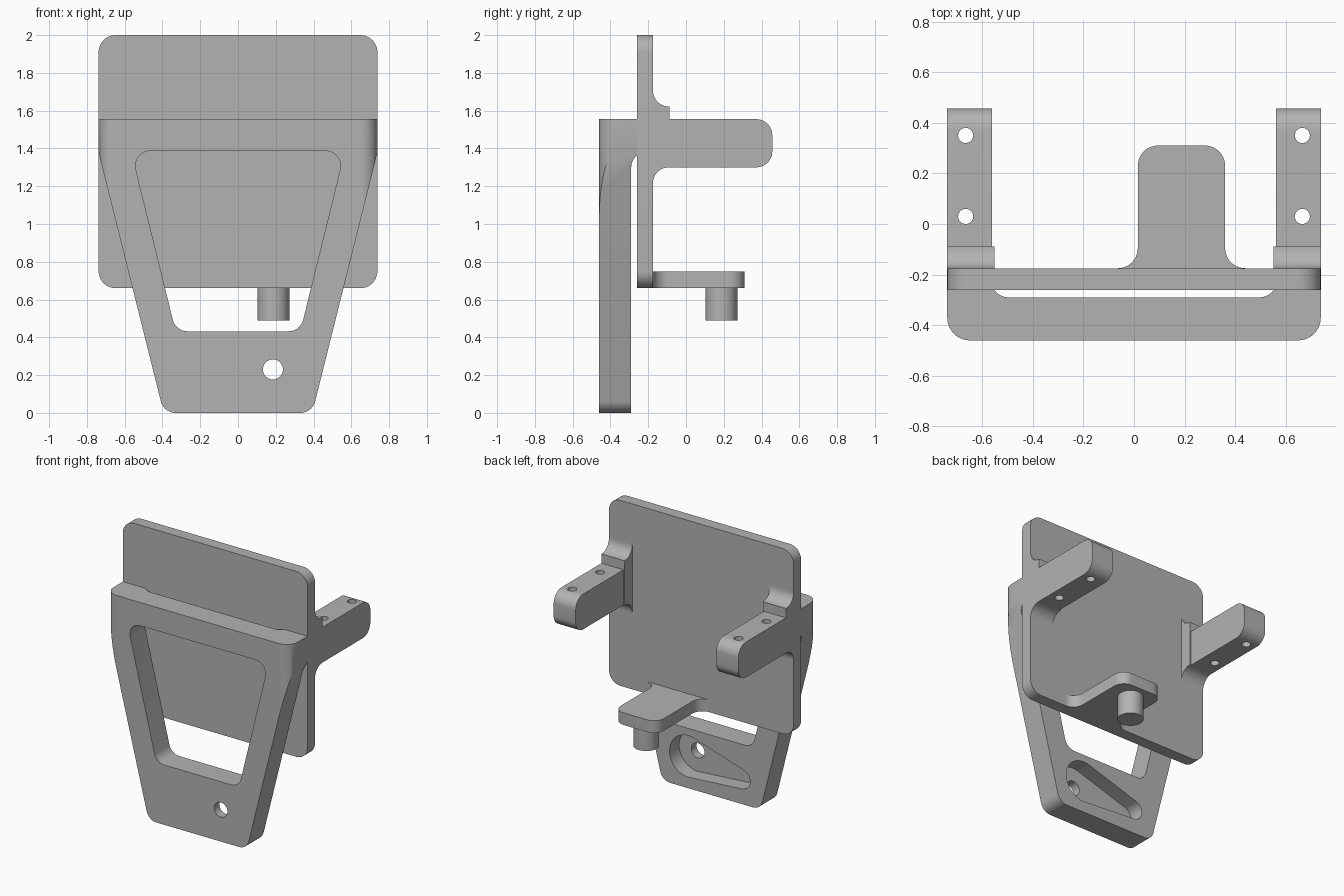
import bpy, bmesh, math
from mathutils import Vector

cube = bpy.data.objects.get("Cube")
if cube:
    bpy.data.objects.remove(cube, do_unlink=True)

grey = bpy.data.materials.new("plain grey")
grey.use_nodes = True
COLOUR = (0.45, 0.45, 0.45, 1)
grey.diffuse_color = COLOUR
grey.node_tree.nodes["Principled BSDF"].inputs["Base Color"].default_value = COLOUR
parts = []


def rounded(corners, steps=10):
    """Closed outline; each corner is (u, v) or (u, v, fillet radius)."""
    out = []
    for i, c in enumerate(corners):
        p = Vector(c[:2])
        r = c[2] if len(c) > 2 else 0
        if not r:
            out.append(p)
            continue
        a = (Vector(corners[i - 1][:2]) - p).normalized()
        b = (Vector(corners[(i + 1) % len(corners)][:2]) - p).normalized()
        half = a.angle(b) / 2
        centre = p + (a + b).normalized() * (r / math.sin(half))
        start = p + a * (r / math.tan(half)) - centre
        end = p + b * (r / math.tan(half)) - centre
        sweep = math.pi - 2 * half
        for k in range(steps + 1):
            t = k / steps
            out.append(centre + (start * math.sin((1 - t) * sweep)
                                 + end * math.sin(t * sweep)) / math.sin(sweep))
    return out


def circle(u, v, r, first=0.0, last=2 * math.pi, n=32):
    closed = last - first > 6.28
    span = n if closed else n - 1
    return [Vector((u + r * math.cos(first + (last - first) * k / span),
                    v + r * math.sin(first + (last - first) * k / span)))
            for k in range(n)]


def prism(name, outline, axis, low, high, keep=True):
    """Extrude an outline along an axis between two positions."""
    place = {"X": lambda p, d: (d, p.x, p.y),
             "Y": lambda p, d: (p.x, d, p.y),
             "Z": lambda p, d: (p.x, p.y, d)}[axis]
    bm = bmesh.new()
    lo, hi = ([bm.verts.new(place(p, d)) for p in outline] for d in (low, high))
    bm.faces.new(lo)
    bm.faces.new(hi)
    for i in range(len(outline)):
        j = (i + 1) % len(outline)
        bm.faces.new((lo[i], lo[j], hi[j], hi[i]))
    bmesh.ops.recalc_face_normals(bm, faces=bm.faces)
    mesh = bpy.data.meshes.new(name)
    bm.to_mesh(mesh)
    bm.free()
    mesh.materials.append(grey)
    ob = bpy.data.objects.new(name, mesh)
    bpy.context.collection.objects.link(ob)
    if keep:
        parts.append(ob)
    return ob


def boolean(ob, cutter, operation="DIFFERENCE"):
    mod = ob.modifiers.new("cut", "BOOLEAN")
    mod.operation, mod.object, mod.solver = operation, cutter, "EXACT"
    bpy.context.view_layer.objects.active = ob
    bpy.ops.object.modifier_apply(modifier=mod.name)
    bpy.data.objects.remove(cutter, do_unlink=True)


def mirrored(half):
    """Complete a symmetric outline from its +u half."""
    return half + [(-c[0],) + tuple(c[1:]) for c in reversed(half)]


W, TOP = 0.738, 1.555          # half width, top of frame and arms
BACK, PLATE_F, PLATE_B = -0.29, -0.26, -0.175

# Back plate
prism("back_plate", rounded(mirrored([(W, 0.66, 0.09), (W, 2.0, 0.09)])),
      "Y", PLATE_F, PLATE_B)

# Front frame: rounded block trimmed to a tapered outline
frame = prism("front_frame", rounded(mirrored([(W, -0.46, 0.09), (W, PLATE_F)])),
              "Z", 0, TOP)
boolean(frame, prism("taper", rounded(mirrored(
    [(0.393, 0, 0.08), (W, 1.38), (W, 1.7)])), "Y", -0.6, 0, False), "INTERSECT")
# gap to the plate below the bridges, and slot between the bridges
boolean(frame, prism("gap", rounded(
    [(0, -0.1), (BACK, -0.1), (BACK, 1.38, 0.08), (0, 1.38)]), "X", -1, 1, False))
boolean(frame, prism("slot", rounded(mirrored(
    [(0.565, BACK, 0.07), (0.565, 0)])), "Z", 1, 1.8, False))
# window
boolean(frame, prism("window", rounded(mirrored(
    [(0.33, 0.432, 0.08), (0.565, 1.387, 0.08)])), "Y", -0.6, 0, False))
# teardrop recess on the back, and its through hole
big, small, R, r = Vector((0.185, 0.23)), Vector((-0.24, 0.18)), 0.15, 0.07
axis = small - big
base = math.atan2(axis.y, axis.x)
phi = math.acos((R - r) / axis.length)
teardrop = (circle(big.x, big.y, R, base + phi, base + 2 * math.pi - phi, 24)
            + circle(small.x, small.y, r, base - phi, base + phi, 16))
boolean(frame, prism("recess", teardrop, "Y", BACK - 0.11, -0.2, False))
boolean(frame, prism("hole", circle(big.x, big.y, 0.053), "Y", -0.6, 0, False))

# Side arms with filleted roots
for side, label in ((1, "left"), (-1, "right")):
    arm = prism(label + "_arm", rounded(
        [(PLATE_B, 1.30), (0.457, 1.30, 0.085), (0.457, TOP, 0.085), (PLATE_B, TOP)]),
        "X", side * 0.562, side * W)
    for y in (0.03, 0.35):
        boolean(arm, prism("pin_hole", circle(side * 0.665, y, 0.03, n=24),
                           "Z", 1, 2, False))
    prism(label + "_arm_root", rounded(
        [(PLATE_B - 0.01, 1.21), (PLATE_B, 1.21), (PLATE_B, 1.30, 0.085), (-0.088, 1.30),
         (-0.088, 1.622), (PLATE_B, 1.622, 0.085), (PLATE_B, 1.72),
         (PLATE_B - 0.01, 1.72)]), "X", side * 0.552, side * W)

# Bottom tab with flared root, and the peg under it
prism("bottom_tab", rounded(
    [(-0.08, -0.2), (-0.08, PLATE_B), (0.015, PLATE_B, 0.08), (0.015, 0.31, 0.08),
     (0.36, 0.31, 0.08), (0.36, PLATE_B, 0.08), (0.455, PLATE_B), (0.455, -0.2)]),
    "Z", 0.66, 0.748)
prism("peg", circle(0.187, 0.187, 0.085), "Z", 0.49, 0.67)

# Smooth curved walls, keep real edges sharp
bpy.ops.object.select_all(action="DESELECT")
for ob in parts:
    ob.select_set(True)
bpy.context.view_layer.objects.active = parts[0]
bpy.ops.object.shade_smooth_by_angle(angle=math.radians(30))
